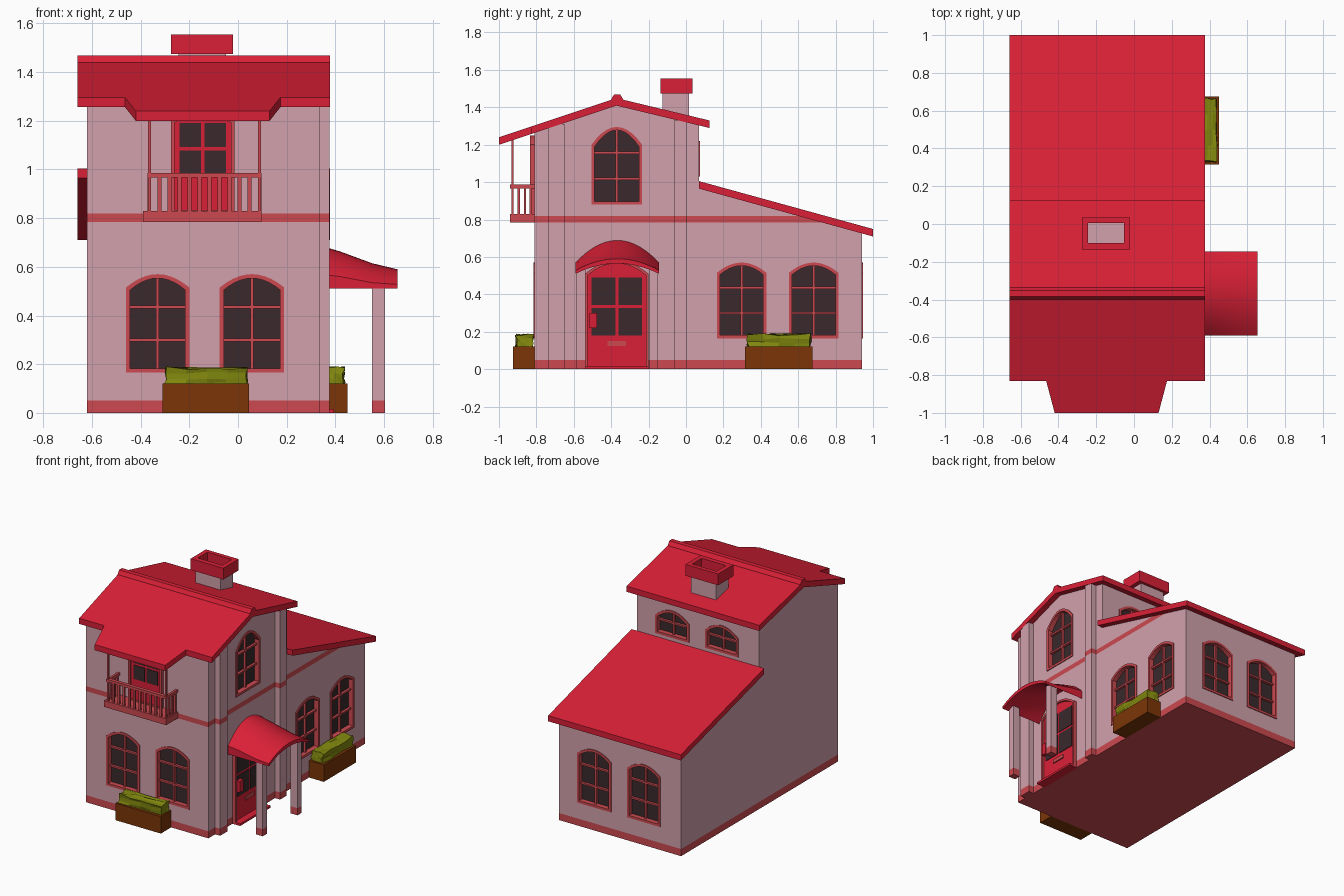
import bpy, bmesh, random
from mathutils import Vector

random.seed(4)
cube = bpy.data.objects.get("Cube")
if cube:
    bpy.data.objects.remove(cube, do_unlink=True)


def material(name, r, g, b):
    col = [(c / 255) ** 2.2 for c in (r, g, b)] + [1]
    m = bpy.data.materials.new(name)
    m.use_nodes = True
    m.diffuse_color = col
    m.node_tree.nodes["Principled BSDF"].inputs["Base Color"].default_value = col
    return m


WALL = material("wall_pink", 208, 160, 171)
TRIM = material("trim_pale_red", 203, 75, 81)
ROOF = material("roof_red", 217, 37, 57)
GLASS = material("dark_glass", 60, 45, 48)
WOOD = material("planter_brown", 122, 56, 16)
LEAF = material("hedge_green", 130, 136, 22)

# Wall planes and other frames: (u, v, w) -> world, w points outwards
FRONT_Y, BACK_Y, STEP_Y, LEFT_X, RIGHT_X = -0.81, 0.94, 0.07, -0.62, 0.335
ROOF_L, ROOF_R = -0.66, 0.377
front = lambda u, v, w: (u, FRONT_Y - w, v)
right = lambda u, v, w: (RIGHT_X + w, u, v)
back = lambda u, v, w: (u, BACK_Y + w, v)
upper_back = lambda u, v, w: (u, STEP_Y + w, v)
side = lambda u, v, w: (w, u, v)
plan = lambda u, v, w: (u, v, w)


# Solid builders: each returns (vertices, faces)
def prism(f, pts, w0, w1):
    n = len(pts)
    vs = [f(u, v, w) for w in (w0, w1) for u, v in pts]
    fs = [tuple(range(n)), tuple(range(n, 2 * n))]
    fs += [(i, (i + 1) % n, n + (i + 1) % n, n + i) for i in range(n)]
    return vs, fs


def rect(u0, u1, v0, v1):
    return [(u0, v0), (u1, v0), (u1, v1), (u0, v1)]


def box(f, u0, u1, v0, v1, w0, w1):
    return prism(f, rect(u0, u1, v0, v1), w0, w1)


def ring(f, outer, inner, w0, w1):
    n = len(outer)
    vs = [f(u, v, w) for w in (w0, w1) for loop in (outer, inner) for u, v in loop]
    fs = []
    for i in range(n):
        j = (i + 1) % n
        for a, b in ((0, n), (n, 3 * n), (3 * n, 2 * n), (2 * n, 0)):
            fs.append((a + i, a + j, b + j, b + i))
    return vs, fs


def arch(u0, u1, v0, spring, top, inset=0.0, steps=10):
    u0, u1, v0, top = u0 + inset, u1 - inset, v0 + inset, top - inset
    spring -= inset * 0.6
    pts = [(u0, v0), (u1, v0)]
    for i in range(steps + 1):
        t = 1 - 2 * i / steps
        pts.append(((u0 + u1) / 2 + t * (u1 - u0) / 2, spring + (top - spring) * (1 - t * t)))
    return pts


def make(name, solids, mats):
    bm = bmesh.new()
    for vs, fs in solids:
        verts = [bm.verts.new(v) for v in vs]
        for f in fs:
            bm.faces.new([verts[i] for i in f])
    bmesh.ops.recalc_face_normals(bm, faces=bm.faces)
    me = bpy.data.meshes.new(name)
    bm.to_mesh(me)
    bm.free()
    for m in mats if isinstance(mats, list) else [mats]:
        me.materials.append(m)
    ob = bpy.data.objects.new(name, me)
    bpy.context.collection.objects.link(ob)
    return ob


def paint_bands(ob, heights):
    """Split faces at the given heights and colour plinth and storey band."""
    bm = bmesh.new()
    bm.from_mesh(ob.data)
    for z in heights:
        bmesh.ops.bisect_plane(bm, geom=bm.verts[:] + bm.edges[:] + bm.faces[:],
                               plane_co=(0, 0, z), plane_no=(0, 0, 1))
    for f in bm.faces:
        z = f.calc_center_median().z
        street = f.normal.x > 0.5 or abs(f.normal.y) > 0.5 and f.calc_center_median().y < 0.01
        f.material_index = int(z < 0.05 or (street and 0.785 < z < 0.82))
    bm.to_mesh(ob.data)
    bm.free()


# House body
profile = [(FRONT_Y, 0), (BACK_Y, 0), (BACK_Y, 0.74), (STEP_Y, 0.98),
           (STEP_Y, 1.315), (-0.37, 1.42), (FRONT_Y, 1.28)]
body = make("house_walls", [prism(side, profile, LEFT_X, RIGHT_X)], [WALL, TRIM])
paint_bands(body, (0.05, 0.785, 0.82))

# Pilasters on the entrance side
for name, y0, y1, top in (("front", -0.735, -0.65, 1.31), ("rear", -0.065, 0.005, 1.33)):
    p = make(name + "_pilaster", [box(plan, RIGHT_X - 0.01, 0.375, y0, y1, 0, top)], [WALL, TRIM])
    paint_bands(p, (0.05, 0.785, 0.82))

# Arched windows set in openings cut in the walls
RECESS = 0.035
windows = []
for u0, u1 in ((-0.46, -0.2), (-0.075, 0.19)):
    windows += [("front_window", front, u0, u1, 0.165, 0.515, 0.57, 3),
                ("back_window", back, u0, u1, 0.165, 0.515, 0.57, 3),
                ("attic_window", upper_back, u0, u1, 1.03, 1.16, 1.22, 2)]
for u0, u1 in ((0.165, 0.43), (0.55, 0.815)):
    windows.append(("side_window", right, u0, u1, 0.165, 0.515, 0.57, 3))
windows.append(("upper_side_window", right, -0.505, -0.235, 0.88, 1.2, 1.295, 3))

cutter = make("opening_cutter", [prism(f, arch(*dims), -RECESS, 0.1)
                                 for _, f, *dims, _ in windows], [WALL])
cutter.hide_render = True
mod = body.modifiers.new("openings", 'BOOLEAN')
mod.operation, mod.solver, mod.object = 'DIFFERENCE', 'EXACT', cutter
bpy.context.view_layer.objects.active = body
bpy.ops.object.modifier_apply(modifier=mod.name)
bpy.data.objects.remove(cutter, do_unlink=True)

for name, f, u0, u1, v0, spring, top, rows in windows:
    dims = (u0, u1, v0, spring, top)
    make(name + "_glass", [prism(f, arch(*dims), -RECESS, -RECESS + 0.006)], GLASS)
    mid, bar, depth = (u0 + u1) / 2, 0.006, -0.012
    solids = [ring(f, arch(*dims), arch(*dims, inset=0.017), -RECESS, 0.006),
              box(f, mid - bar, mid + bar, v0, top - 0.01, -RECESS, depth)]
    for r in range(1, rows):
        v = v0 + (top - v0) * r / rows
        solids.append(box(f, u0 + 0.01, u1 - 0.01, v - bar, v + bar, -RECESS, depth))
    make(name + "_frame", solids, TRIM)

# Doors: entrance at the side, balcony door at the front
for name, f, u0, u1, v0, spring, top, g0, g1 in (
        ("entrance", right, -0.54, -0.2, 0.0, 0.51, 0.58, 0.18, 0.49),
        ("balcony", front, -0.275, -0.015, 0.82, 1.2, 1.25, 0.98, 1.19)):
    dims = (u0, u1, v0, spring, top)
    make(name + "_door_frame", [ring(f, arch(*dims), arch(*dims, inset=0.014), -0.01, 0.025)], TRIM)
    make(name + "_door", [prism(f, arch(*dims, inset=0.01), -0.01, 0.012)], ROOF)
    mid = (u0 + u1) / 2
    vm = (g0 + g1) / 2
    panes = [box(f, a, b, c, d, 0.01, 0.016)
             for a, b in ((u0 + 0.035, mid - 0.008), (mid + 0.008, u1 - 0.035))
             for c, d in ((g0, vm - 0.008), (vm + 0.008, g1))]
    make(name + "_door_panes", panes, GLASS)
make("door_handle", [box(right, -0.515, -0.475, 0.22, 0.3, 0.01, 0.04)], ROOF)
make("letter_slot", [box(right, -0.42, -0.32, 0.125, 0.15, 0.01, 0.02)], TRIM)
make("door_step", [box(right, -0.54, -0.2, 0, 0.015, -0.01, 0.06)], ROOF)

# Roofs: sloping slabs drawn in plan
THICK = 0.04
front_slope = lambda u, v, w: (u, v, 1.44 + (v + 0.4) / 3 + w)
back_slope = lambda u, v, w: (u, v, 1.44 - (v + 0.335) * 0.24 + w)
low_slope = lambda u, v, w: (u, v, 1.005 - (v - 0.07) * 0.275 + w)
eave = [(ROOF_L, -0.37), (ROOF_L, -0.83), (-0.465, -0.83), (-0.42, -1.0),
        (0.13, -1.0), (0.175, -0.83), (ROOF_R, -0.83), (ROOF_R, -0.37)]
make("front_roof", [prism(front_slope, eave, -THICK, 0)], ROOF)
make("rear_roof", [prism(back_slope, rect(ROOF_L, ROOF_R, -0.37, 0.125), -THICK, 0)], ROOF)
make("lower_roof", [prism(low_slope, rect(ROOF_L, ROOF_R, 0.07, 1.0), -THICK, 0)], ROOF)
ridge = [(-0.4, 1.41), (-0.4, 1.442), (-0.385, 1.468), (-0.352, 1.468), (-0.335, 1.442), (-0.335, 1.41)]
make("ridge_cap", [prism(side, ridge, ROOF_L, ROOF_R)], ROOF)

# Chimney
make("chimney_shaft", [box(plan, -0.245, -0.05, -0.125, 0.015, 1.33, 1.49)], WALL)
make("chimney_cap", [ring(plan, rect(-0.275, -0.02, -0.135, 0.035),
                          rect(-0.243, -0.052, -0.1, 0.005), 1.475, 1.555)], ROOF)

# Balcony with railing and thin roof posts
make("balcony_floor", [box(front, -0.39, 0.097, 0.785, 0.83, -0.01, 0.13)], TRIM)
rails = [box(front, -0.372, 0.097, 0.967, 0.986, 0.105, 0.13)]
for u in (-0.364, 0.089):
    rails.append(box(front, u - 0.008, u + 0.008, 0.967, 0.986, 0, 0.13))
    rails.append(box(front, u - 0.006, u + 0.006, 0.82, 1.23, 0.112, 0.124))
    rails += [box(front, u - 0.007, u + 0.007, 0.82, 0.97, w, w + 0.012) for w in (0.015, 0.045, 0.078)]
for i in range(1, 11):
    u = -0.364 + i * 0.453 / 11
    rails.append(box(front, u - 0.008, u + 0.008, 0.82, 0.97, 0.112, 0.124))
make("balcony_railing", rails, TRIM)

# Arched entrance canopy, flattening towards its outer edge
N, Y0, Y1 = 14, -0.59, -0.145
rings = []
for x, end, crown, under in ((0.33, 0.57, 0.69, 0.66), (0.42, 0.56, 0.663, 0.633),
                             (0.55, 0.535, 0.615, 0.588), (0.655, 0.528, 0.59, 0.565)):
    loop = []
    for lo, hi, order in ((end, crown, range(N + 1)), (0.51, under, range(N, -1, -1))):
        for i in order:
            t = 2 * i / N - 1
            loop.append((x, Y0 + (Y1 - Y0) * i / N, lo + (hi - lo) * (1 - t * t)))
    rings.append(loop)
n = len(rings[0])
faces = [(k * n + i, k * n + (i + 1) % n, (k + 1) * n + (i + 1) % n, (k + 1) * n + i)
         for k in range(3) for i in range(n)]
for k in (0, 3):
    faces += [(k * n + i, k * n + i + 1, k * n + n - 2 - i, k * n + n - 1 - i) for i in range(N)]
canopy = make("entrance_canopy", [(sum(rings, []), faces)], ROOF)
bpy.ops.object.select_all(action='DESELECT')
canopy.select_set(True)
bpy.context.view_layer.objects.active = canopy
bpy.ops.object.shade_smooth_by_angle(angle=0.6)

for name, y in (("front", -0.585), ("rear", -0.197)):
    post = make(name + "_canopy_post", [box(plan, 0.55, 0.603, y, y + 0.047, 0, 0.53)], [WALL, TRIM])
    paint_bands(post, (0.05,))

# Planters with clipped, uneven hedges
for name, f, u0, u1 in (("front", front, -0.31, 0.045), ("side", right, 0.315, 0.675)):
    make(name + "_planter", [box(f, u0, u1, 0, 0.12, 0, 0.115)], WOOD)
    hedge = make(name + "_hedge", [box(f, u0 + 0.015, u1 - 0.01, 0.1, 0.185, 0.01, 0.1)], LEAF)
    bm = bmesh.new()
    bm.from_mesh(hedge.data)
    bmesh.ops.subdivide_edges(bm, edges=bm.edges[:], cuts=3, use_grid_fill=True)
    for v in bm.verts:
        v.co += Vector([random.uniform(-0.007, 0.007) for _ in range(3)])
    bm.to_mesh(hedge.data)
    bm.free()
